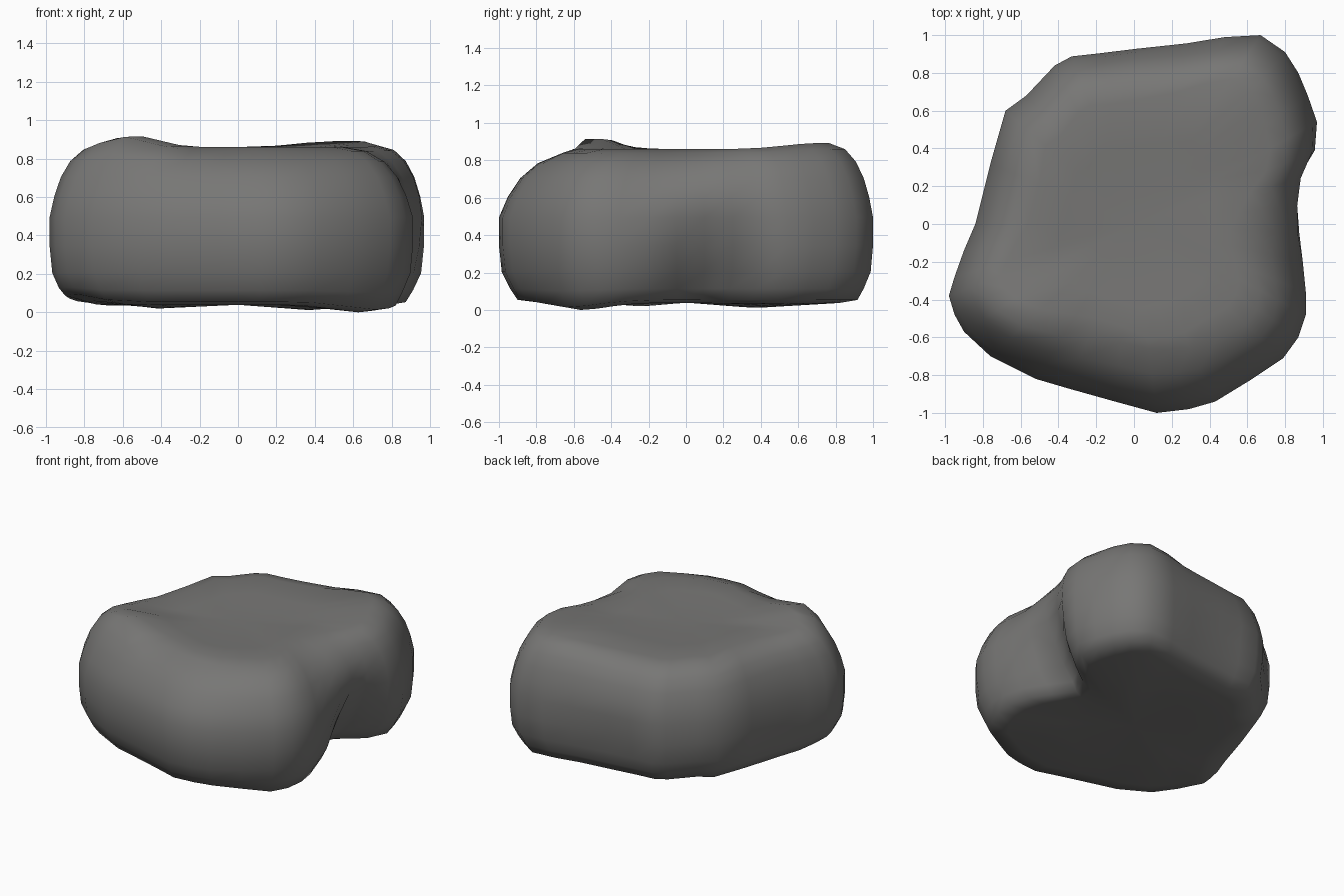
import bpy, bmesh, math

# plan outline of the boulder, counter-clockwise from the front tip
OUTLINE = [(0.12, -1.0), (0.29, -0.98), (0.43, -0.94), (0.61, -0.83), (0.79, -0.71), (0.87, -0.6),
           (0.91, -0.48), (0.91, -0.36), (0.9, -0.2), (0.91, -0.05), (0.91, 0.1), (0.92, 0.25),
           (0.97, 0.39), (0.97, 0.54), (0.92, 0.68), (0.87, 0.8), (0.8, 0.91), (0.67, 1.0),
           (0.48, 0.99), (0.28, 0.96), (0.0, 0.935), (-0.18, 0.91), (-0.33, 0.89), (-0.42, 0.84),
           (-0.57, 0.68), (-0.68, 0.6), (-0.76, 0.32), (-0.84, 0.0), (-0.9, -0.14), (-0.95, -0.28),
           (-0.98, -0.38), (-0.95, -0.48), (-0.9, -0.57), (-0.76, -0.7), (-0.52, -0.82),
           (-0.35, -0.87), (-0.1, -0.94)]
# side profile: (height, inset from the outline); insets over 0.5 are fractions of the radius
PROFILE = [(0.045, 0.55), (0.045, 0.22), (0.06, 0.1), (0.12, 0.06), (0.21, 0.015), (0.35, 0.0),
           (0.5, 0.0), (0.61, 0.025), (0.71, 0.06), (0.79, 0.11), (0.845, 0.18), (0.865, 0.28),
           (0.855, 0.56), (0.845, 0.77)]


def bump(x, y, cx, cy, r):
    return math.exp(-((x - cx) ** 2 + (y - cy) ** 2) / (r * r))


def shape(x, y, z):
    """Adds the undercut, dents, raised corners and feet."""
    if z > 0.7:
        w = min(1, (z - 0.7) / 0.13)
        z += w * (0.075 * bump(x, y, -0.58, -0.52, 0.2) + 0.04 * bump(x, y, 0.52, 0.65, 0.25))
    if z < 0.15:
        w = 1 - max(0, z - 0.05) / 0.1
        z -= w * (0.045 * bump(x, y, 0.7, -0.62, 0.25) + 0.025 * bump(x, y, -0.5, -0.3, 0.2)
                  + 0.03 * bump(x, y, 0.45, 0.42, 0.25))
        z += w * 0.055 * bump(x, y, -0.95, -0.5, 0.25)
    # undercut in the right side, deepening toward the bottom
    if x > 0:
        w = min(1, max(0, (0.64 - z) / 0.5))
        x -= 0.24 * w * min(1, x / 0.8) ** 2 * math.exp(-((y - 0.12) / 0.21) ** 2)
    # shallow dent in the back face
    y -= 0.035 * math.exp(-((z - 0.3) / 0.17) ** 2) * bump(x, y, 0.0, 0.93, 0.3)
    return x, y, z


bm = bmesh.new()
rings = []
for h, inset in PROFILE:
    ring = []
    for px, py in OUTLINE:
        r = math.hypot(px, py)
        d = inset
        if h > 0.55 and inset < 0.5:          # the front and right shoulders slope more
            d = min(0.4, d * (1 + 0.9 * max(0, -py) ** 3 + 0.6 * bump(px, py, 0.9, -0.25, 0.4)))
        if h < 0.15 and inset < 0.2:          # the left foot is fuller
            d *= 1 - 0.5 * bump(px, py, -0.8, 0.05, 0.4)
        k = 1 - d / r if inset < 0.5 else 1 - inset
        ring.append(bm.verts.new(shape(px * k, py * k, h)))
    rings.append(ring)
n = len(OUTLINE)
for a, b in zip(rings, rings[1:]):
    for i in range(n):
        j = (i + 1) % n
        bm.faces.new((a[i], a[j], b[j], b[i]))
# close bottom and top with fans
for ring, z in ((rings[0], 0.045), (rings[-1], 0.84)):
    c = bm.verts.new((0, 0, z))
    for i in range(n):
        bm.faces.new((ring[i], ring[(i + 1) % n], c))
low = min(v.co.z for v in bm.verts)
for v in bm.verts:
    v.co.z -= low
bmesh.ops.recalc_face_normals(bm, faces=bm.faces)
for f in bm.faces:
    f.smooth = True

mesh = bpy.data.meshes.new("boulder")
bm.to_mesh(mesh)
bm.free()
boulder = bpy.data.objects.new("boulder", mesh)
bpy.context.collection.objects.link(boulder)

mat = bpy.data.materials.new("stone grey")
mat.diffuse_color = (0.185, 0.183, 0.178, 1)
mesh.materials.append(mat)
